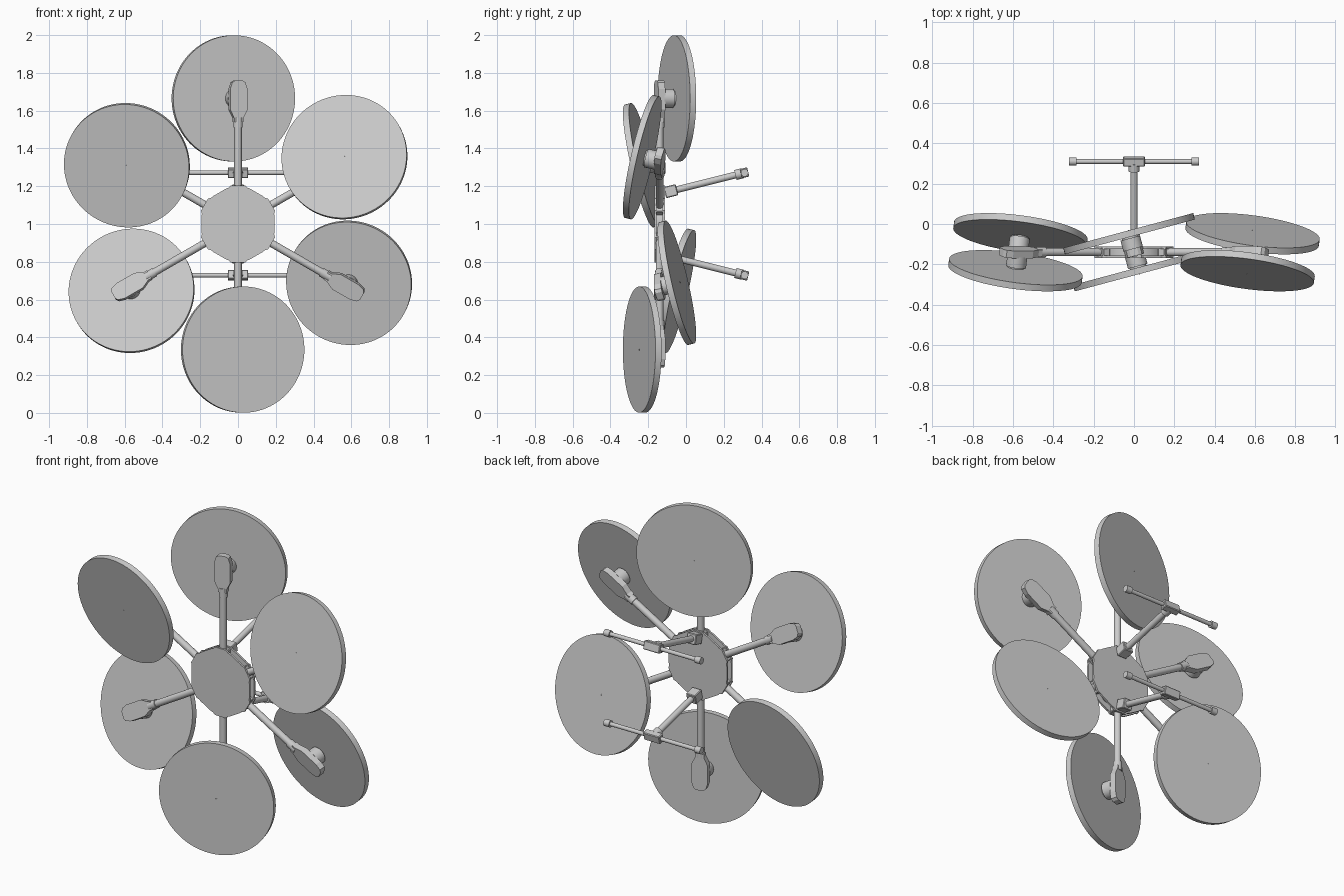
import bpy, bmesh, math
from mathutils import Matrix, Vector

if "Cube" in bpy.data.objects:
    bpy.data.objects.remove(bpy.data.objects["Cube"])

HUB = Vector((0, -0.14, 1.0))
TILT = math.radians(15)
R = 0.665          # hub centre to rotor axis


def finish(bm, name, mat, smooth=False):
    bmesh.ops.recalc_face_normals(bm, faces=bm.faces)
    me = bpy.data.meshes.new(name)
    bm.to_mesh(me)
    bm.free()
    ob = bpy.data.objects.new(name, me)
    bpy.context.collection.objects.link(ob)
    ob.matrix_world = mat
    if smooth:
        bpy.ops.object.select_all(action='DESELECT')
        ob.select_set(True)
        bpy.context.view_layer.objects.active = ob
        bpy.ops.object.shade_smooth_by_angle(angle=math.radians(35))
    return ob


def rod(name, p0, p1, r, mat=Matrix(), n=24):
    """Cylinder between two points of the given frame."""
    p0, p1 = Vector(p0), Vector(p1)
    d = p1 - p0
    bm = bmesh.new()
    bmesh.ops.create_cone(bm, cap_ends=True, segments=n, radius1=r, radius2=r, depth=d.length)
    m = Matrix.Translation((p0 + p1) / 2) @ d.to_track_quat('Z', 'Y').to_matrix().to_4x4()
    return finish(bm, name, mat @ m, True)


def box(name, c, size, mat=Matrix(), bev=0.004):
    bm = bmesh.new()
    bmesh.ops.create_cube(bm, size=1, matrix=Matrix.Diagonal((*size, 1)))
    bmesh.ops.bevel(bm, geom=bm.edges[:], offset=bev, segments=1, affect='EDGES')
    return finish(bm, name, mat @ Matrix.Translation(c))


def plate(name, pts, z0, z1, mat):
    """Flat outline extruded between two heights."""
    bm = bmesh.new()
    f = bm.faces.new([bm.verts.new((x, y, z0)) for x, y in pts])
    e = bmesh.ops.extrude_face_region(bm, geom=[f])
    vs = [v for v in e['geom'] if isinstance(v, bmesh.types.BMVert)]
    bmesh.ops.translate(bm, verts=vs, vec=(0, 0, z1 - z0))
    return finish(bm, name, mat)


def frame(angle):
    """X along the arm, Y sideways, Z towards the front."""
    c, s = math.cos(angle), math.sin(angle)
    m = Matrix(((c, -s, 0), (0, 0, -1), (s, c, 0))).to_4x4()
    return Matrix.Translation(HUB) @ m


# hub: two notched plates around a core
outline = []
for k in range(6):
    a = math.radians(30 + 60 * k)
    for x, y in ((0.188, -0.062), (0.192, -0.05), (0.205, -0.036),
                 (0.205, 0.036), (0.192, 0.05), (0.188, 0.062)):
        outline.append((x * math.cos(a) - y * math.sin(a), x * math.sin(a) + y * math.cos(a)))
plate("hub_front_plate", outline, 0.016, 0.028, frame(0))
plate("hub_back_plate", outline, -0.028, -0.016, frame(0))
rod("hub_core", (0, 0, -0.018), (0, 0, 0.018), 0.165, frame(0), 12)

# motor mount outline
paddle = [(-0.125, -0.025), (-0.105, -0.025), (-0.06, -0.047), (0.05, -0.047),
          (0.085, -0.036), (0.095, -0.02), (0.095, 0.02), (0.085, 0.036),
          (0.05, 0.047), (-0.06, 0.047), (-0.105, 0.025), (-0.125, 0.025)]
paddle = [(R + x, y) for x, y in paddle]

# six arms with alternately facing tilted rotors
for k in range(6):
    m = frame(math.radians(30 + 60 * k))
    s = 1 if k % 2 == 0 else -1
    t = m @ Matrix.Rotation(-s * TILT, 4, 'X')
    rod("arm", (0.1, 0, 0), (R - 0.1, 0, 0), 0.02, m)
    box("arm_clamp", (0.178, 0, 0), (0.04, 0.075, 0.046), m)
    rod("arm_collar", (R - 0.155, 0, 0), (R - 0.10, 0, 0), 0.025, m)
    plate("motor_mount", paddle, -0.019, 0.019, t)
    rod("motor", (R, 0, s * 0.015), (R, 0, s * 0.072), 0.05, t, 32)
    rod("motor_cap", (R, 0, s * 0.07), (R, 0, s * 0.085), 0.042, t, 32)
    rod("rotor_disc", (R, 0, s * 0.0785), (R, 0, s * 0.1115), 0.334, t, 96)
    rod("rotor_pin", (R, 0, s * 0.11), (R, 0, s * 0.113), 0.004, t, 12)

# landing gear: two slanted legs with a crossbar each
for s in (1, -1):
    g = Matrix.Translation((0, -0.08, 1 + s * 0.174)) @ Matrix.Rotation(s * math.radians(14), 4, 'X')
    L = 0.402
    box("leg_socket", (0, 0, 0), (0.062, 0.066, 0.06), g)
    rod("leg", (0, 0, 0), (0, L, 0), 0.018, g)
    rod("leg_collar", (0, L - 0.05, 0), (0, L - 0.01, 0), 0.027, g)
    box("crossbar_joint", (0, L, 0), (0.108, 0.04, 0.05), g)
    rod("crossbar", (-0.3, L, 0), (0.3, L, 0), 0.012, g)
    for x in (-1, 1):
        rod("crossbar_cap", (x * 0.285, L, 0), (x * 0.322, L, 0), 0.02, g)
